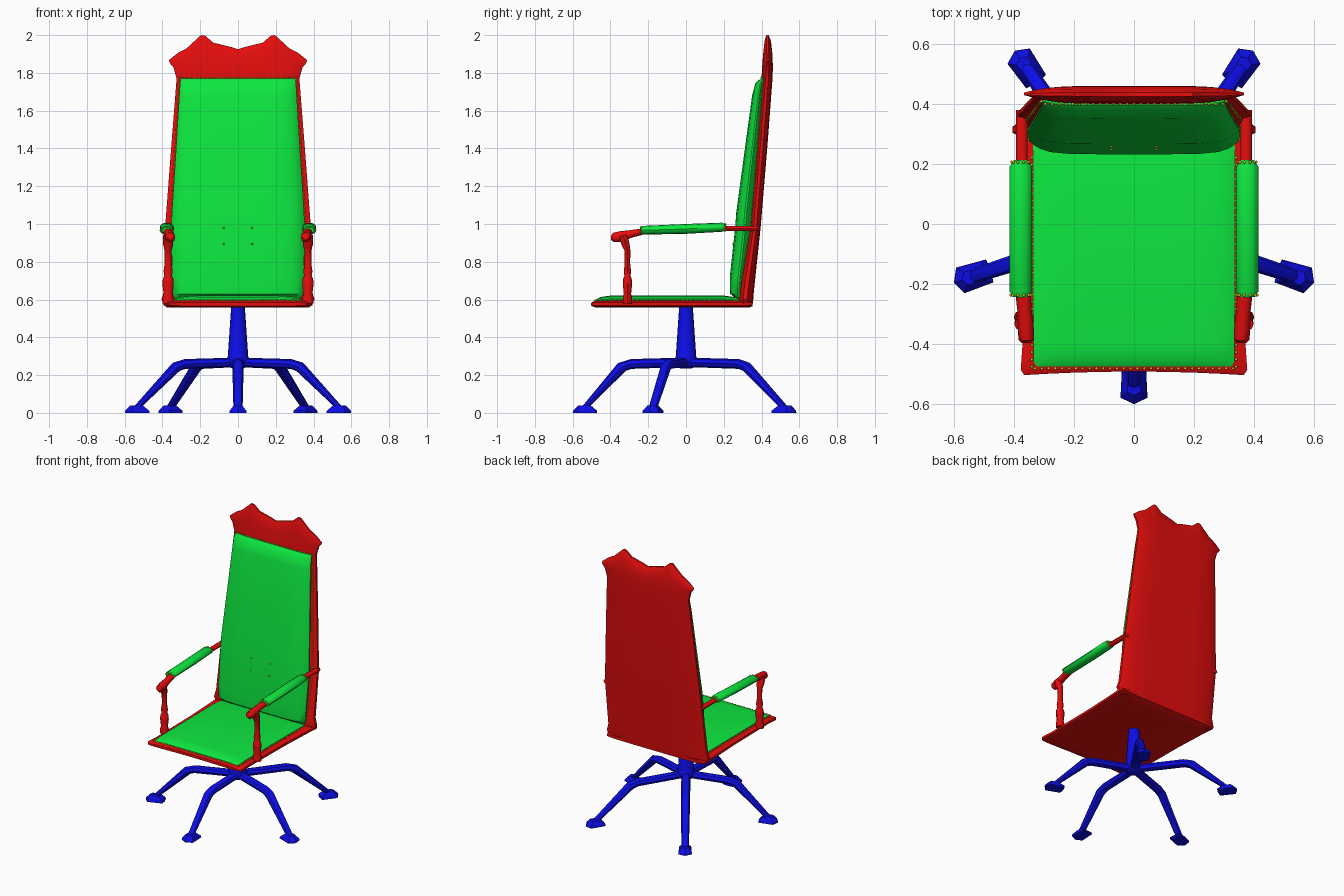
import bpy, bmesh, math
from mathutils import Vector, Matrix

if "Cube" in bpy.data.objects:
    bpy.data.objects.remove(bpy.data.objects["Cube"])


def material(name, rgb):
    m = bpy.data.materials.new(name)
    m.diffuse_color = (*rgb, 1)
    m.use_nodes = True
    m.node_tree.nodes["Principled BSDF"].inputs["Base Color"].default_value = m.diffuse_color
    return m


RED = material("red frame", (0.8, 0.004, 0.004))
GREEN = material("green upholstery", (0.004, 0.8, 0.05))
BLUE = material("blue base", (0.004, 0.004, 0.8))
GOLD = material("gold studs", (0.8, 0.6, 0.01))


def finish(bm, name, mat, angle=40):
    bmesh.ops.recalc_face_normals(bm, faces=bm.faces)
    me = bpy.data.meshes.new(name)
    bm.to_mesh(me)
    bm.free()
    me.materials.append(mat)
    me.polygons.foreach_set("use_smooth", [True] * len(me.polygons))
    me.set_sharp_from_angle(angle=math.radians(angle))
    ob = bpy.data.objects.new(name, me)
    bpy.context.collection.objects.link(ob)
    return ob


def loft(name, rings, mat, angle=40):
    """Skin a list of equal, even-sized rings and close both ends."""
    bm = bmesh.new()
    vs = [[bm.verts.new(p) for p in r] for r in rings]
    n = len(vs[0])
    for a, b in zip(vs, vs[1:]):
        for i in range(n):
            j = (i + 1) % n
            bm.faces.new((a[i], a[j], b[j], b[i]))
    for r in (vs[0], vs[-1]):
        for i in range(n // 2 - 1):
            bm.faces.new((r[i], r[i + 1], r[n - 2 - i], r[n - 1 - i]))
    return finish(bm, name, mat, angle)


def interp(table, t, k=1):
    for a, b in zip(table, table[1:]):
        if t <= b[0]:
            f = max(0, (t - a[0]) / (b[0] - a[0]))
            return a[k] + (b[k] - a[k]) * f
    return table[-1][k]


def panel(name, rows, half_us, mat, place, power=6, edge=0.3, warp=lambda u, t: t):
    """Upholstered or carved slab; rows are (position, face, back, half width)."""
    us = [-u for u in reversed(half_us) if u] + half_us
    rings = []
    for t, a, b, w in rows:
        mid = (a + b) / 2
        side = lambda u, d: place(u * w, mid + (d - mid) * (1 - (1 - edge) * abs(u) ** power), warp(u, t))
        rings.append([side(u, a) for u in us] + [side(u, b) for u in reversed(us)])
    return loft(name, rings, mat)


def tube(name, pts, radii, side, mat, sides=10):
    """Elliptical tube along a path; side is the constant sideways direction."""
    pts, side, rings = [Vector(p) for p in pts], Vector(side), []
    for i, p in enumerate(pts):
        t = (pts[min(i + 1, len(pts) - 1)] - pts[max(i - 1, 0)]).normalized()
        up = side.cross(t)
        rx, ry = radii[i]
        rings.append([p + side * rx * math.cos(k * math.tau / sides) + up * ry * math.sin(k * math.tau / sides)
                      for k in range(sides)])
    return loft(name, rings, mat)


upright = lambda x, d, t: (x, d, t)
flat = lambda x, d, t: (x, t, d)

# Carved back shell with scalloped crest
crest = [(0, 1.925), (0.11, 1.938), (0.36, 1.96), (0.48, 1.997), (0.54, 2.0),
         (0.75, 1.93), (0.88, 1.905), (1, 1.87)]
back_rows = [(0.557, 0.295, 0.335, 0.375), (0.57, 0.28, 0.352, 0.388), (0.60, 0.272, 0.356, 0.405),
             (0.65, 0.275, 0.36, 0.39), (0.98, 0.335, 0.395, 0.386), (1.4, 0.37, 0.43, 0.354),
             (1.77, 0.40, 0.458, 0.325), (1.83, 0.403, 0.46, 0.342), (1.9, 0.408, 0.458, 0.357),
             (1.97, 0.416, 0.45, 0.366), (2.0, 0.425, 0.438, 0.363)]
crest_us = [c[0] for c in crest[:-1]] + [0.95, 0.98, 1]
panel("back_shell", back_rows, crest_us, RED, upright, 6, 0.25,
      lambda u, t: t if t <= 1.83 else 1.83 + (interp(crest, abs(u)) - 1.83) * (t - 1.83) / 0.17)

# Back cushion
pillow_us = [0, 0.3, 0.6, 0.8, 0.9, 0.96, 1]
cushion = [(0.605, 0.265, 0.31, 0.335), (0.63, 0.234, 0.32, 0.345), (0.72, 0.232, 0.33, 0.349),
           (0.98, 0.26, 0.36, 0.353), (1.06, 0.266, 0.365, 0.350), (1.4, 0.312, 0.395, 0.328),
           (1.68, 0.35, 0.42, 0.311), (1.745, 0.367, 0.425, 0.307), (1.77, 0.395, 0.425, 0.303)]
panel("back_cushion", cushion, pillow_us, GREEN, upright, 8, 0.1)

# Seat frame, with a slightly hollow front edge, and seat cushion
panel("seat_frame", [(-0.503, 0.585, 0.566, 0.365), (-0.485, 0.597, 0.557, 0.377),
                     (-0.4, 0.597, 0.557, 0.371), (0, 0.597, 0.557, 0.376),
                     (0.26, 0.597, 0.557, 0.388), (0.33, 0.597, 0.557, 0.395),
                     (0.352, 0.588, 0.565, 0.385)], pillow_us, RED, flat, 10, 0.4,
      lambda u, t: t + (0.012 * (1 - u * u) if t < -0.45 else 0))
panel("seat_cushion", [(-0.475, 0.600, 0.585, 0.325), (-0.455, 0.613, 0.58, 0.335),
                       (-0.4, 0.621, 0.58, 0.335), (0.2, 0.621, 0.58, 0.337),
                       (0.28, 0.61, 0.58, 0.335)], pillow_us, GREEN, flat, 8, 0.1)

# Arms: turned post, scrolled hand rest, padded rest and rear rail
X = (1, 0, 0)
post = [(0.58, 0.03), (0.61, 0.03), (0.63, 0.024), (0.68, 0.03), (0.71, 0.028), (0.725, 0.02),
        (0.75, 0.024), (0.79, 0.018), (0.86, 0.019), (0.89, 0.026), (0.94, 0.028)]
for s, label in ((-1, "left"), (1, "right")):
    tube(label + "_arm_post", [(s * 0.37, -0.31 - max(0, z - 0.86) * 0.3, z) for z, r in post],
         [(r, r * 0.85) for z, r in post], X, RED)
    tube(label + "_arm_scroll", [(s * 0.37, -0.22, 0.962), (s * 0.364, -0.29, 0.948), (s * 0.36, -0.35, 0.933),
                                 (s * 0.358, -0.385, 0.928), (s * 0.358, -0.396, 0.928)],
         [(0.026, 0.017), (0.024, 0.021), (0.027, 0.03), (0.026, 0.026), (0.015, 0.012)], X, RED)
    tube(label + "_arm_pad", [(s * 0.377, y, z) for y, z in
                              ((-0.243, 0.966), (-0.225, 0.967), (0, 0.974), (0.19, 0.983), (0.212, 0.981))],
         [(0.026, 0.016), (0.037, 0.023), (0.037, 0.026), (0.037, 0.024), (0.022, 0.015)], X, GREEN, 12)
    tube(label + "_arm_rail", [(s * 0.373, 0.2, 0.976), (s * 0.373, 0.38, 0.976)], [(0.019, 0.015)] * 2, X, RED)

# Column and five splayed legs with flat pointed feet
tube("column", [(0, 0, z) for z in (0.235, 0.25, 0.285, 0.30, 0.565)],
     [(r, r) for r in (0.03, 0.055, 0.06, 0.054, 0.036)], X, BLUE, 16)
foot = [(0, 0), (-0.022, 0.045), (-0.125, 0.04), (-0.13, 0), (-0.125, -0.04), (-0.022, -0.045)]
for i, (deg, tip, knee) in enumerate(((-90, 0.6, 0.32), (-18, 0.63, 0.325), (198, 0.63, 0.325),
                                      (55.5, 0.70, 0.37), (124.5, 0.70, 0.37))):
    a = math.radians(deg)
    d, s = Vector((math.cos(a), math.sin(a), 0)), Vector((-math.sin(a), math.cos(a), 0))
    at = lambda r, z: d * r + Vector((0, 0, z))
    tube(f"leg_{i + 1}", [at(0, 0.268), at(knee - 0.03, 0.259), at(knee + 0.02, 0.243), at(tip - 0.05, 0.012)],
         [(0.03, 0.025), (0.03, 0.026), (0.03, 0.029), (0.024, 0.014)], s, BLUE, 8)
    loft(f"foot_{i + 1}", [[d * (tip - 0.06 + (x + 0.06) * k) + s * y * k + Vector((0, 0, z)) for x, y in foot]
                           for z, k in ((0, 1), (0.012, 0.97), (0.04, 0.5))], BLUE, 30)

# Gold studs along upholstery edges, plus four buttons on the back
spots = [(x, interp(cushion, z) - 0.001, z) for x in (-0.075, 0.075) for z in (0.895, 0.98)]
for s in (-1, 1):
    for i in range(50):
        z = 0.65 + i * 1.125 / 49
        spots.append((s * (interp(cushion, z, 3) + 0.004), interp(back_rows, z) + 0.008, z))
    spots += [(s * 0.34, -0.475 + i * 0.024, 0.596) for i in range(30)]
    for k in range(10):
        c, n = math.cos(k * math.tau / 10), math.sin(k * math.tau / 10)
        spots += [(s * 0.377 + 0.033 * c, -0.237, 0.967 + 0.019 * n),
                  (s * 0.377 + 0.03 * c, 0.206, 0.982 + 0.019 * n)]
spots += [(-0.295 + i * 0.59 / 26, 0.399, 1.775) for i in range(27)]
spots += [(-0.33 + i * 0.66 / 29, -0.481, 0.596) for i in range(30)]
bm = bmesh.new()
for p in spots:
    bmesh.ops.create_icosphere(bm, subdivisions=1, radius=0.0055, matrix=Matrix.Translation(p))
finish(bm, "studs", GOLD, 60)
